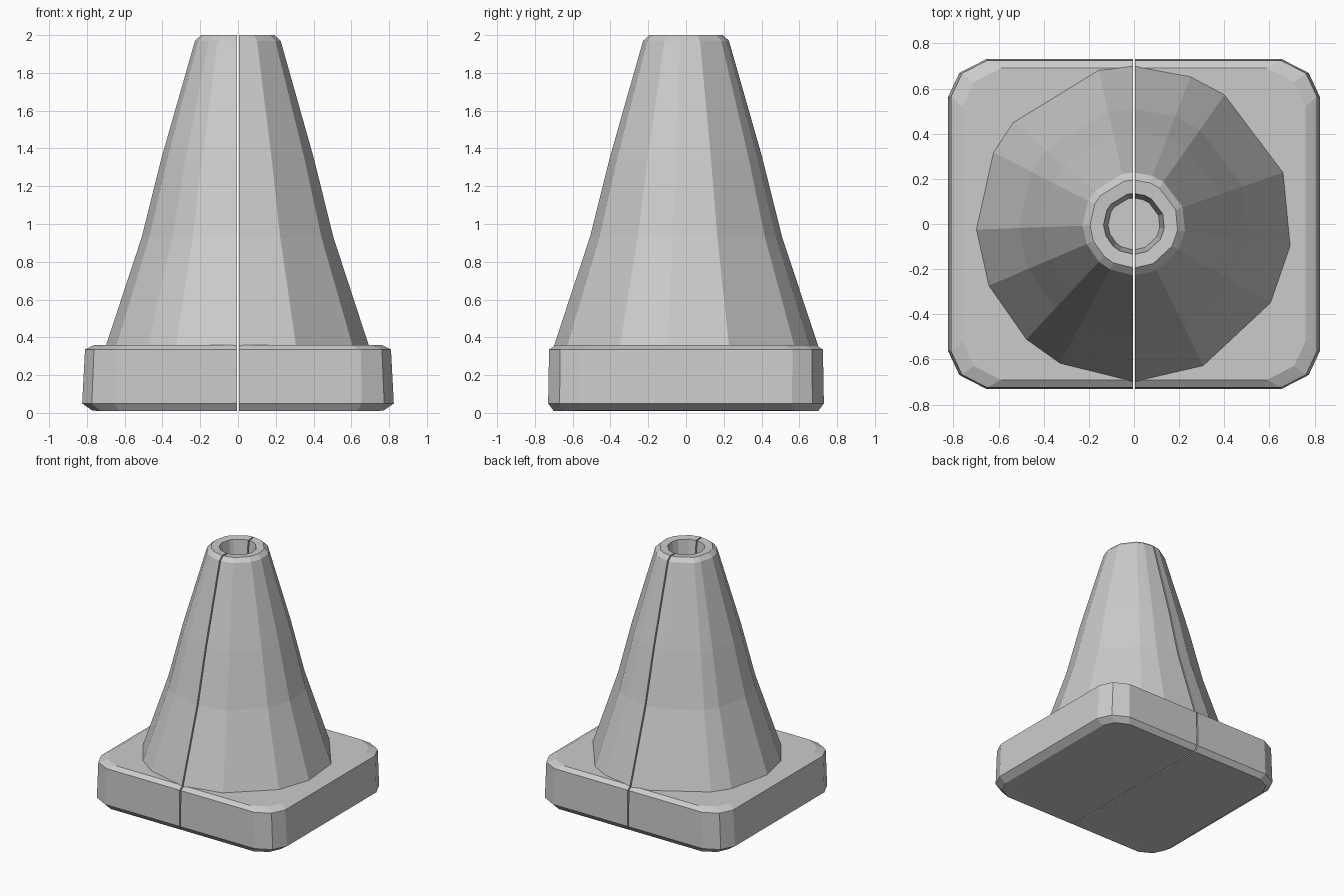
import bpy, bmesh, math
from mathutils import Vector

if "Cube" in bpy.data.objects:
    bpy.data.objects.remove(bpy.data.objects["Cube"])

grey = bpy.data.materials.new("plain grey")
grey.diffuse_color = (0.6, 0.6, 0.6, 1)
grey.use_nodes = True
grey.node_tree.nodes["Principled BSDF"].inputs["Base Color"].default_value = grey.diffuse_color
GAP = 0.005


def half_loft(name, rings, side):
    """Skin closed rings, then keep one side of the x = 0 slit and cap the cut."""
    bm = bmesh.new()
    loops = [[bm.verts.new(p) for p in ring] for ring in rings]
    n = len(loops[0])
    for low, high in zip(loops, loops[1:]):
        for i in range(n):
            j = (i + 1) % n
            bm.faces.new((low[i], low[j], high[j], high[i]))
    bm.faces.new(loops[0][::-1])
    bm.faces.new(loops[-1])
    cut = bmesh.ops.bisect_plane(
        bm, geom=bm.verts[:] + bm.edges[:] + bm.faces[:], dist=1e-5,
        plane_co=(side * GAP, 0, 0), plane_no=(side, 0, 0), clear_inner=True)
    edges = [e for e in cut["geom_cut"] if isinstance(e, bmesh.types.BMEdge)]
    bmesh.ops.edgenet_fill(bm, edges=edges)
    bmesh.ops.recalc_face_normals(bm, faces=bm.faces[:])
    bmesh.ops.triangulate(bm, faces=bm.faces[:])
    mesh = bpy.data.meshes.new(name)
    bm.to_mesh(mesh)
    bm.free()
    mesh.materials.append(grey)
    bpy.context.collection.objects.link(bpy.data.objects.new(name, mesh))


# Base slab: rectangle with clipped corners, bevelled at floor and top
def slab_ring(x, y, corner, z, lift=0.0):
    c = corner
    quarter = [(x, y - c), (x - 0.3 * c, y - 0.36 * c), (x - c, y)]
    pts = quarter + [(-a, b) for a, b in quarter[::-1]]
    pts += [(-a, -b) for a, b in quarter] + [(a, -b) for a, b in quarter[::-1]]
    # the bottom edge curls up slightly towards the sides
    return [Vector((a, b, z + lift * abs(a))) for a, b in pts]


base = [slab_ring(0.77, 0.70, 0.14, 0.0, 0.015),
        slab_ring(0.825, 0.73, 0.17, 0.05),
        slab_ring(0.81, 0.725, 0.16, 0.335),
        slab_ring(0.76, 0.69, 0.17, 0.36)]

# Cone: uneven facets, flared foot, rim and hole at the tip
ANGLES = [-90, -64, -30, -8, 19, 55, 69, 90, 103, 140, 153, 182, 203, 227, 242]
PROFILE = [(0.70, 0.30), (0.70, 0.355), (0.51, 0.93), (0.405, 1.35),
           (0.228, 1.97), (0.195, 2.0), (0.135, 1.995), (0.115, 1.82)]
cone = [[Vector((r * math.cos(math.radians(a)), r * math.sin(math.radians(a)), z))
         for a in ANGLES] for r, z in PROFILE]

for label, side in (("left", -1), ("right", 1)):
    half_loft("base_" + label, base, side)
    half_loft("cone_" + label, cone, side)
